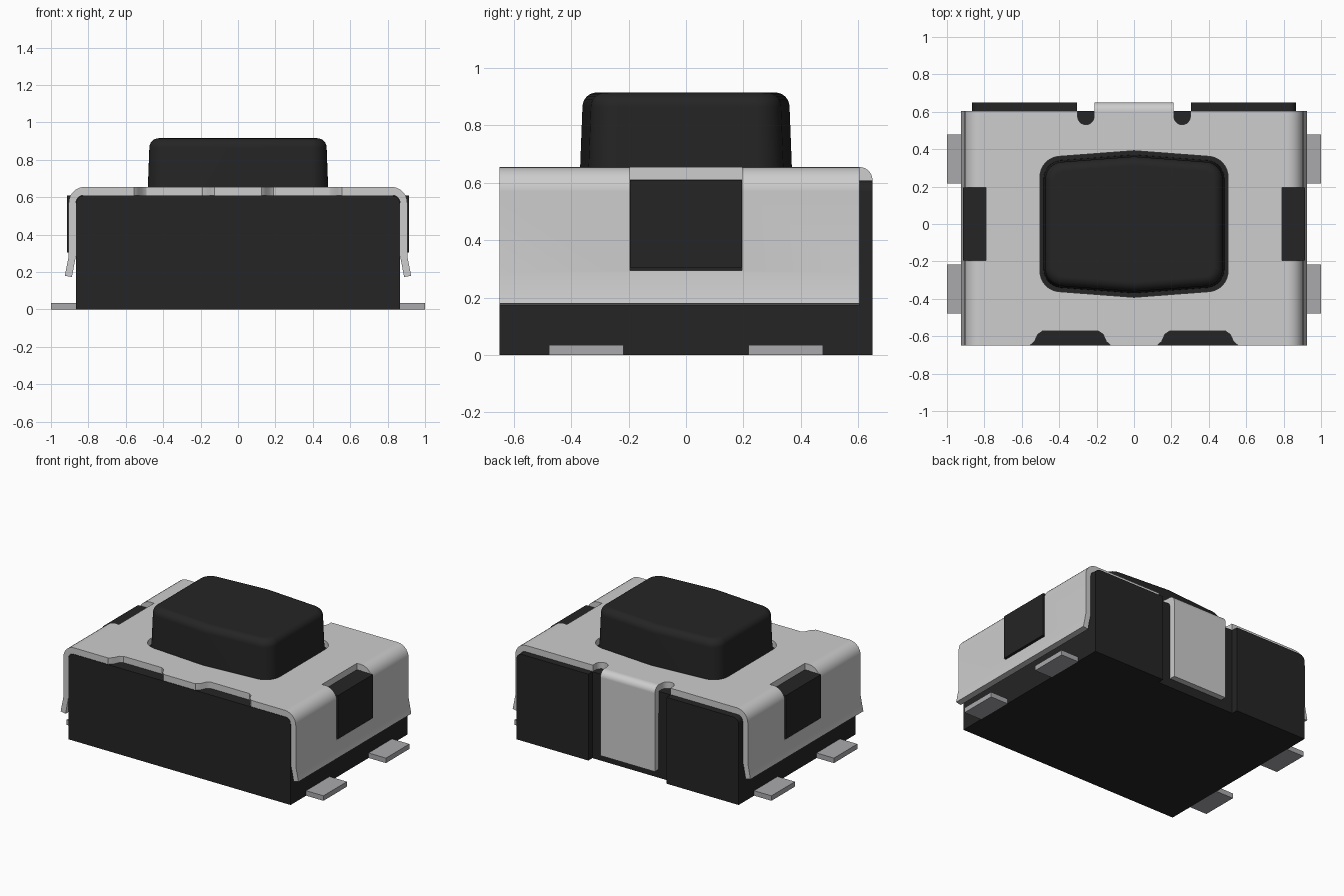
import bpy, bmesh, math

if "Cube" in bpy.data.objects:
    bpy.data.objects.remove(bpy.data.objects["Cube"])


def material(name, rgb):
    m = bpy.data.materials.new(name)
    m.diffuse_color = (*rgb, 1)
    m.use_nodes = True
    m.node_tree.nodes["Principled BSDF"].inputs["Base Color"].default_value = m.diffuse_color
    return m


BLACK = material("black plastic", (0.018, 0.018, 0.018))
STEEL = material("light steel", (0.61, 0.61, 0.61))
PIN = material("pin metal", (0.40, 0.40, 0.42))


def loft(name, rings, mat):
    """Closed solid from a stack of equal-length rings of 3D points."""
    bm = bmesh.new()
    vs = [[bm.verts.new(p) for p in ring] for ring in rings]
    n = len(vs[0])
    for a, b in zip(vs, vs[1:]):
        for i in range(n):
            j = (i + 1) % n
            bm.faces.new((a[i], a[j], b[j], b[i]))
    bm.faces.new(vs[0][::-1])
    bm.faces.new(vs[-1])
    bmesh.ops.recalc_face_normals(bm, faces=bm.faces)
    me = bpy.data.meshes.new(name)
    bm.to_mesh(me)
    bm.free()
    me.materials.append(mat)
    ob = bpy.data.objects.new(name, me)
    bpy.context.collection.objects.link(ob)
    return ob


def prism(name, pts, axis, lo, hi, mat):
    """Extrude a 2D outline along the given axis."""
    place = {'x': lambda p, t: (t, p[0], p[1]),
             'y': lambda p, t: (p[0], t, p[1]),
             'z': lambda p, t: (p[0], p[1], t)}[axis]
    return loft(name, [[place(p, t) for p in pts] for t in (lo, hi)], mat)


def box(name, x, y, z, mat):
    return prism(name, [(x[0], y[0]), (x[1], y[0]), (x[1], y[1]), (x[0], y[1])],
                 'z', z[0], z[1], mat)


def arc(cx, cy, r, a0, a1, n=7):
    return [(cx + r * math.cos(math.radians(a0 + (a1 - a0) * i / n)),
             cy + r * math.sin(math.radians(a0 + (a1 - a0) * i / n))) for i in range(n + 1)]


def mirrored(half):
    return half + [(-x, y) for x, y in reversed(half)]


def activate(ob):
    bpy.ops.object.select_all(action='DESELECT')
    ob.select_set(True)
    bpy.context.view_layer.objects.active = ob


def cut(ob, cutters):
    activate(ob)
    for c in cutters:
        c.hide_render = True
        m = ob.modifiers.new("cut", 'BOOLEAN')
        m.operation, m.solver, m.object = 'DIFFERENCE', 'EXACT', c
        bpy.ops.object.modifier_apply(modifier=m.name)
        bpy.data.objects.remove(c)


def smooth(ob):
    activate(ob)
    bpy.ops.object.shade_smooth_by_angle(angle=math.radians(32))
    m = ob.modifiers.new("even normals", 'WEIGHTED_NORMAL')
    m.keep_sharp = True


def button_outline(a, b, peak, r):
    """Rounded rectangle whose long sides rise to a shallow peak."""
    q = arc(a - r, b - r, r, 0, 84, 8)
    top = q + [(0, peak)] + [(-x, y) for x, y in reversed(q)]
    return top + [(-x, -y) for x, y in top]


# Plastic base with a recess in the back for the cover's tab
base = prism("base", mirrored([(0.865, 0)] + arc(0.825, 0.568, 0.04, 0, 90)),
             'y', -0.65, 0.65, BLACK)
cut(base, [box("cutter", (-0.305, 0.305), (0.605, 0.8), (-0.1, 0.8), BLACK)])
smooth(base)

# Bent sheet cover with flared side skirts
half = arc(0.82, 0.57, 0.085, 90, 0) + [(0.905, 0.285), (0.926, 0.18), (0.888, 0.173),
                                       (0.866, 0.29)] + arc(0.826, 0.57, 0.04, 0, 90)
cover = prism("cover", mirrored(half), 'y', -0.65, 0.605, STEEL)
cutters = [prism("cutter", button_outline(0.503, 0.362, 0.392, 0.11), 'z', 0.5, 0.8, STEEL)]
front_notch = [(0.11, -0.7), (0.125, -0.648), (0.148, -0.628), (0.165, -0.59), (0.19, -0.573),
               (0.49, -0.573), (0.515, -0.59), (0.532, -0.628), (0.555, -0.648), (0.57, -0.7)]
for s in (-1, 1):
    cutters.append(prism("cutter", [(s * x, y) for x, y in front_notch], 'z', 0.5, 0.8, STEEL))
    slot = arc(0.2575, 0.575, 0.0445, 180, 360) + [(0.302, 0.7), (0.213, 0.7)]
    cutters.append(prism("cutter", [(s * x, y) for x, y in slot], 'z', 0.5, 0.8, STEEL))
    cutters.append(box("cutter", sorted((s * 0.79, s * 1.1)), (-0.195, 0.195),
                       (0.295, 0.8), STEEL))
cut(cover, cutters)
smooth(cover)

# Tab folded down over the back
tab = prism("back_tab", [(0.605, 0.61)] + arc(0.605, 0.61, 0.045, 90, 0)
            + [(0.65, 0.06), (0.608, 0.06)], 'x', -0.212, 0.212, STEEL)
smooth(tab)

# Push button with tapered walls and rounded top edge
levels = [(0.58, 0), (0.655, 0.002), (0.865, 0.010)]
levels += [(0.865 + 0.05 * math.sin(t), 0.010 + 0.05 * (1 - math.cos(t)))
           for t in (math.radians(15 * k) for k in range(1, 7))]
rings = [[(x, y, z) for x, y in button_outline(0.484, 0.342, 0.371, 0.1 - d * 0.8)]
         if d == 0 else
         [(x, y, z) for x, y in button_outline(0.484 - d, 0.342 - d, 0.371 - d, 0.1 - d * 0.8)]
         for z, d in levels]
smooth(loft("button", rings, BLACK))

# Side latches in the cover windows, and solder pins
for side, s in (("left", -1), ("right", 1)):
    box(side + "_latch", sorted((s * 0.83, s * 0.914)), (-0.194, 0.194), (0.303, 0.609), BLACK)
    for end, e in (("front", -1), ("back", 1)):
        box(f"{end}_{side}_pin", sorted((s * 0.865, s * 1.0)), sorted((e * 0.217, e * 0.478)),
            (0, 0.035), PIN)
